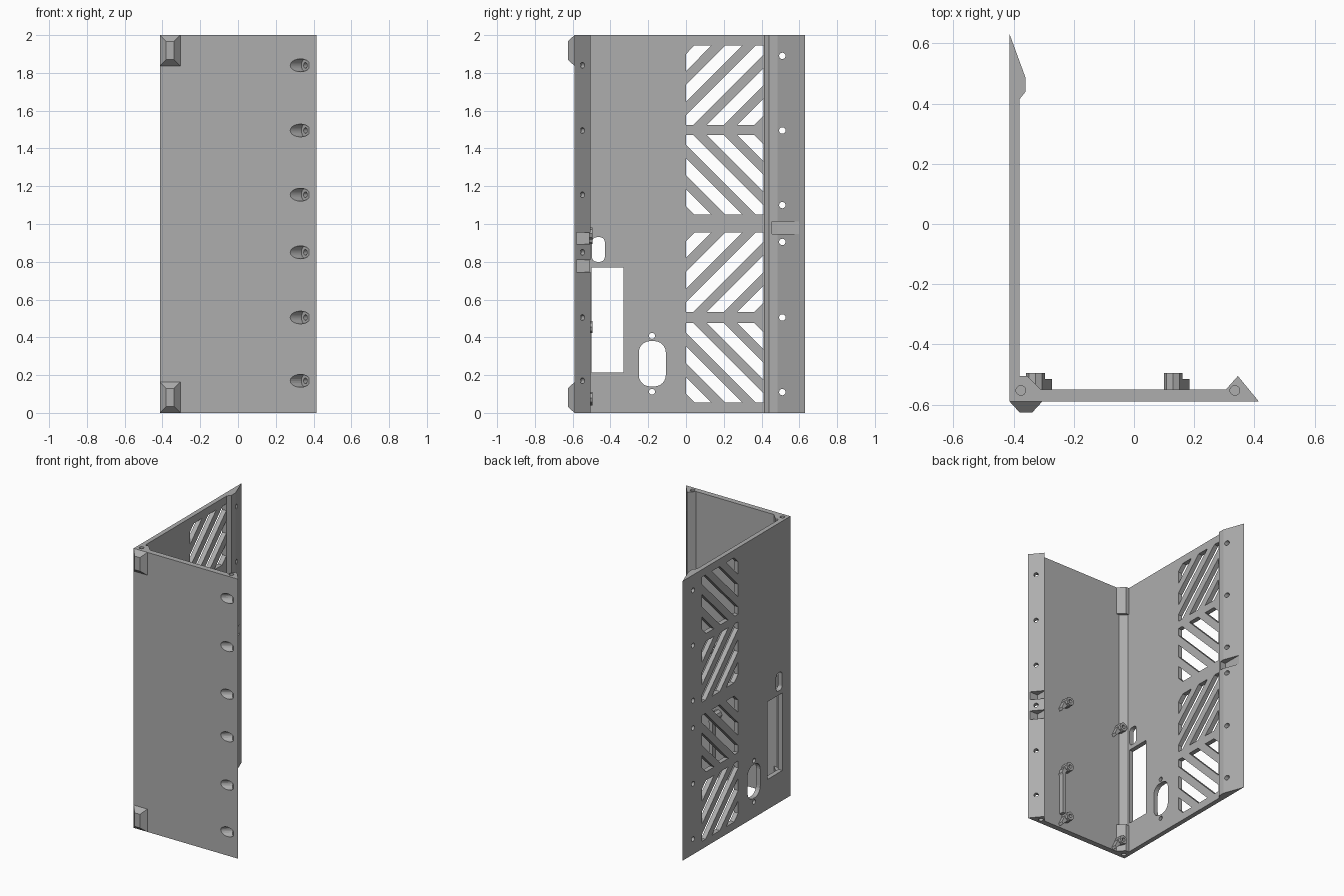
import bpy, bmesh, math
from mathutils import Vector

cube = bpy.data.objects.get("Cube")
if cube:
    bpy.data.objects.remove(cube)

grey = bpy.data.materials.new("plain_grey")
grey.use_nodes = True
COLOUR = (0.42, 0.42, 0.42, 1)
grey.diffuse_color = COLOUR
grey.node_tree.nodes["Principled BSDF"].inputs["Base Color"].default_value = COLOUR


def add_object(name, bm):
    bmesh.ops.recalc_face_normals(bm, faces=bm.faces)
    mesh = bpy.data.meshes.new(name)
    bm.to_mesh(mesh)
    bm.free()
    mesh.materials.append(grey)
    obj = bpy.data.objects.new(name, mesh)
    bpy.context.collection.objects.link(obj)
    return obj


def prism(name, outline, axis, low, high):
    """Extrude a 2D outline along x, y or z."""
    place = {"x": lambda a, b, c: (c, a, b),
             "y": lambda a, b, c: (a, c, b),
             "z": lambda a, b, c: (a, b, c)}[axis]
    bm = bmesh.new()
    face = bm.faces.new([bm.verts.new(place(a, b, low)) for a, b in outline])
    ext = bmesh.ops.extrude_face_region(bm, geom=[face])
    verts = [v for v in ext["geom"] if isinstance(v, bmesh.types.BMVert)]
    bmesh.ops.translate(bm, verts=verts, vec=place(0, 0, high - low))
    return add_object(name, bm)


def rounded(a0, a1, b0, b1, r, steps=6):
    """Rectangle outline with round corners."""
    corners = [(a1 - r, b1 - r), (a0 + r, b1 - r), (a0 + r, b0 + r), (a1 - r, b0 + r)]
    return [(ca + r * math.cos(t), cb + r * math.sin(t))
            for q, (ca, cb) in enumerate(corners)
            for t in [math.pi / 2 * (q + i / steps) for i in range(steps + 1)]]


def rect(a0, a1, b0, b1):
    return [(a0, b0), (a1, b0), (a1, b1), (a0, b1)]


def circle(a, b, r, n=20):
    return [(a + r * math.cos(2 * math.pi * i / n), b + r * math.sin(2 * math.pi * i / n))
            for i in range(n)]


def rod(name, start, end, radius):
    start, end = Vector(start), Vector(end)
    bm = bmesh.new()
    bmesh.ops.create_cone(bm, cap_ends=True, segments=20, radius1=radius, radius2=radius,
                          depth=(end - start).length)
    turn = (end - start).to_track_quat("Z", "Y").to_matrix()
    bmesh.ops.rotate(bm, verts=bm.verts, matrix=turn)
    bmesh.ops.translate(bm, verts=bm.verts, vec=(start + end) / 2)
    return add_object(name, bm)


def cut(target, cutters):
    for c in cutters:
        mod = target.modifiers.new("cut", "BOOLEAN")
        mod.operation, mod.solver, mod.object = "DIFFERENCE", "EXACT", c
    bpy.context.view_layer.update()
    solid = bpy.data.meshes.new_from_object(
        target.evaluated_get(bpy.context.evaluated_depsgraph_get()))
    target.modifiers.clear()
    target.data = solid
    for c in cutters:
        bpy.data.objects.remove(c)


# Two walls with their sloped flanges and the inner corner rib
panel = prism("corner_panel", [
    (-0.413, -0.59), (0.415, -0.59), (0.345, -0.505), (0.305, -0.55), (-0.31, -0.55),
    (-0.355, -0.505), (-0.38, -0.505), (-0.38, 0.415), (-0.36, 0.44), (-0.36, 0.485),
    (-0.413, 0.63)], "z", 0, 2)
cutters = []


def side_hole(outline):
    cutters.append(prism("side_cutter", outline, "x", -0.5, -0.3))


# Slanted vent slots in four blocks of alternating direction
WIDTH, HEIGHT = 0.41, 0.42
for base, flip in ((0.055, 1), (0.535, -1), (1.05, 1), (1.525, -1)):
    for k in range(5):
        a = 0.045 + 0.162 * k
        b = a + 0.09
        def ends(d):
            return [(max(0, d - HEIGHT), min(d, HEIGHT)), (min(d, WIDTH), max(0, d - WIDTH))]
        shape = ends(a)
        if a < WIDTH < b:
            shape.append((WIDTH, 0))
        shape += ends(b)[::-1]
        if a < HEIGHT < b:
            shape.append((0, HEIGHT))
        side_hole([(u, base + (v if flip > 0 else HEIGHT - v)) for u, v in shape])

# Openings for sockets and the switch
side_hole(rect(-0.5, -0.33, 0.215, 0.77))
side_hole(rounded(-0.498, -0.43, 0.8, 0.93, 0.025))
side_hole(rounded(-0.25, -0.107, 0.14, 0.38, 0.06))
for z in (0.112, 0.408):
    side_hole(circle(-0.18, z, 0.016))

# Screw holes and groove in the rear flange
for z in (0.11, 0.505, 0.905, 1.1, 1.495, 1.89):
    side_hole(circle(0.51, z, 0.017))
cutters.append(prism("groove", rect(-0.4, -0.3, 0.945, 1.012), "z", 0, 1))
bpy.data.objects.remove(cutters.pop())
cutters.append(prism("groove", rect(0.455, 0.7, 0.947, 1.012), "x", -0.401, -0.3))

# Slanted counterbored holes and grooves in the front flange
axis = Vector((0.77, 0.64, 0))
for z in (0.17, 0.505, 0.85, 1.155, 1.495, 1.84):
    mid = Vector((0.38, -0.548, z))
    cutters.append(rod("screw_hole", mid - axis * 0.15, mid + axis * 0.05, 0.015))
    cutters.append(rod("counterbore", mid - axis * 0.16, mid - axis * 0.03, 0.034))
for low, high in ((0.745, 0.81), (0.895, 0.955)):
    cutters.append(prism("groove", rect(0.34, 0.5, low, high), "y", -0.58, -0.45))

# Blind holes in the top and bottom ends, and a slimmer rib between them
for x in (-0.376, 0.335):
    for low, high in ((-0.1, 0.1), (1.9, 2.1)):
        cutters.append(prism("end_hole", circle(x, -0.553, 0.016), "z", low, high))
cutters.append(prism("rib_cutter", [(-0.3, -0.55), (-0.335, -0.55), (-0.38, -0.515),
                                    (-0.38, -0.49), (-0.3, -0.49)], "z", 0.2, 1.8))
cut(panel, cutters)

# Bevelled feet on the front face
for name, low in (("lower_foot", 0), ("upper_foot", 1.837)):
    bm = bmesh.new()
    rings = []
    for y, m in ((-0.59, 0), (-0.626, 0.033)):
        rings.append([bm.verts.new((x, y, z)) for x, z in
                      rect(-0.413 + m, -0.305 - m, low + m, low + 0.163 - m)])
    for i in range(4):
        j = (i + 1) % 4
        bm.faces.new((rings[0][i], rings[0][j], rings[1][j], rings[1][i]))
    for ring in rings:
        bm.faces.new(ring)
    add_object(name, bm)

# Board standoffs with slanted supports on the inside of the front wall
for i, (x, z) in enumerate(((0.13, 0.95), (0.13, 0.455), (0.13, 0.08),
                            (-0.327, 0.925), (-0.327, 0.07))):
    post = prism(f"standoff_{i + 1}", circle(x, z, 0.031, 8), "y", -0.555, -0.495)
    cut(post, [prism("bore", circle(x, z, 0.013, 12), "y", -0.54, -0.4)])
    prism(f"standoff_support_{i + 1}",
          [(x - 0.02, z), (x + 0.045, z - 0.07), (x + 0.055, z - 0.055), (x + 0.02, z + 0.02)],
          "y", -0.555, -0.515)
prism("board_rail", rect(0.15, 0.178, 0.1, 0.43), "y", -0.555, -0.515)
